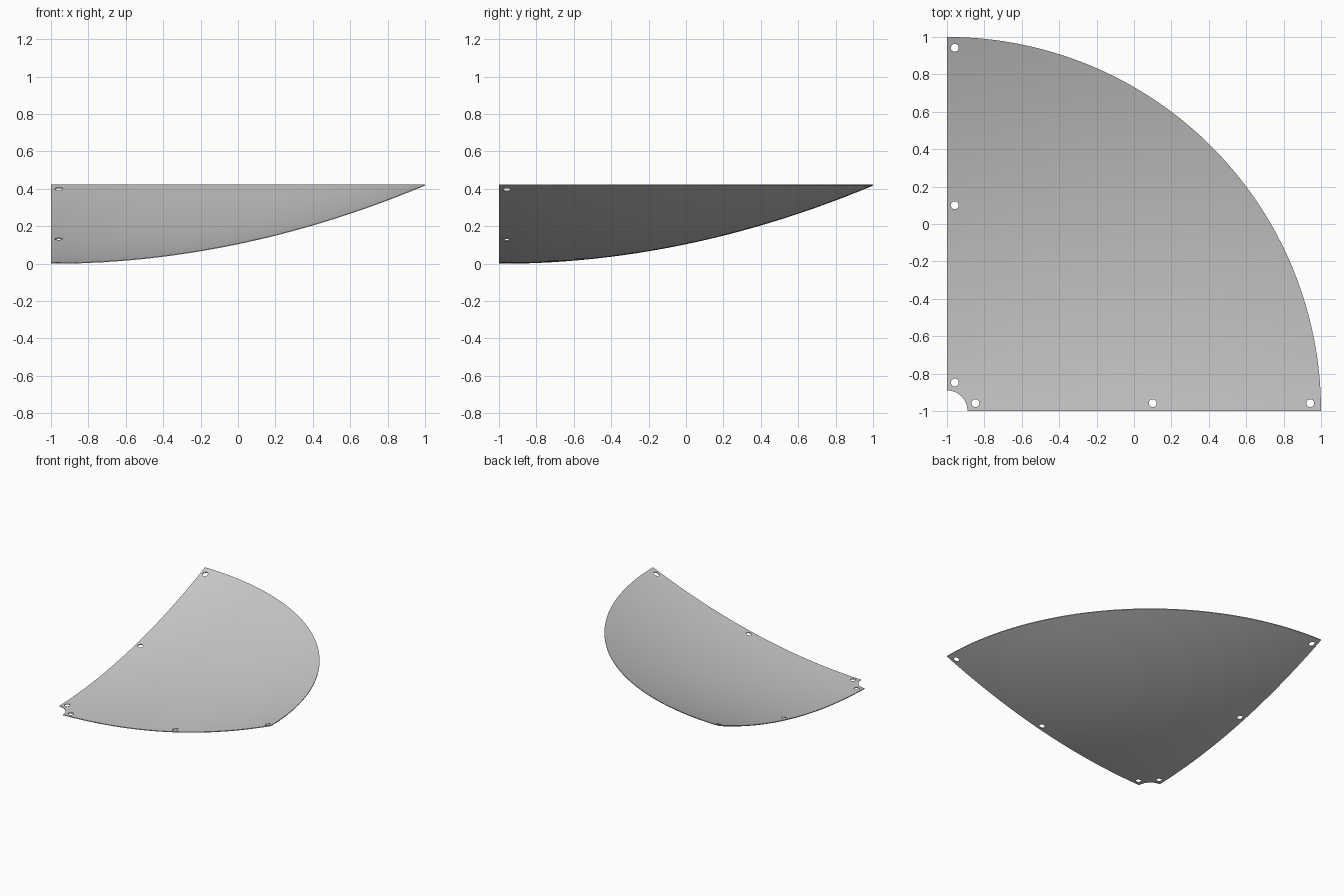
import bpy, bmesh, math

cube = bpy.data.objects.get("Cube")
if cube:
    bpy.data.objects.remove(cube, do_unlink=True)

INNER, OUTER = 0.11, 2.0      # radii about the dish axis
CURVE, THICK = 0.1045, 0.006  # parabola factor and sheet thickness
RINGS, SEGS = 24, 72
HOLE_R, INSET = 0.021, 0.042

grey = bpy.data.materials.new("Light grey")
grey.use_nodes = True
colour = (0.6, 0.6, 0.6, 1)
grey.diffuse_color = colour
grey.node_tree.nodes["Principled BSDF"].inputs["Base Color"].default_value = colour


def new_object(name, bm):
    mesh = bpy.data.meshes.new(name)
    bm.to_mesh(mesh)
    bm.free()
    obj = bpy.data.objects.new(name, mesh)
    bpy.context.collection.objects.link(obj)
    return obj


# Quarter of a parabolic dish: a polar grid, extruded upward into a thin sheet
bm = bmesh.new()
rows = []
for i in range(RINGS + 1):
    r = INNER + (OUTER - INNER) * i / RINGS
    angles = [math.pi / 2 * j / SEGS for j in range(SEGS + 1)]
    rows.append([bm.verts.new((r * math.cos(a) - 1, r * math.sin(a) - 1, CURVE * r * r))
                 for a in angles])
for low, high in zip(rows, rows[1:]):
    for j in range(SEGS):
        bm.faces.new((low[j], high[j], high[j + 1], low[j + 1]))
lowest = CURVE * INNER ** 2
bmesh.ops.translate(bm, verts=bm.verts, vec=(0, 0, -lowest))
top = bmesh.ops.extrude_face_region(bm, geom=bm.faces[:], use_keep_orig=True)
top_verts = [v for v in top["geom"] if isinstance(v, bmesh.types.BMVert)]
bmesh.ops.translate(bm, verts=top_verts, vec=(0, 0, THICK))
bmesh.ops.recalc_face_normals(bm, faces=bm.faces)
panel = new_object("dish_panel", bm)
panel.data.materials.append(grey)

# Bolt holes along both straight edges
bm = bmesh.new()
for along in (0.152, 1.1, 1.942):
    for x, y in ((along, INSET), (INSET, along)):
        made = bmesh.ops.create_cone(bm, cap_ends=True, segments=24, radius1=HOLE_R,
                                     radius2=HOLE_R, depth=2)
        bmesh.ops.translate(bm, verts=made["verts"], vec=(x - 1, y - 1, 0))
cutter = new_object("hole_cutter", bm)
cutter.hide_render = True

cut = panel.modifiers.new("Bolt holes", "BOOLEAN")
cut.operation = "DIFFERENCE"
cut.solver = "EXACT"
cut.object = cutter

bpy.ops.object.select_all(action="DESELECT")
panel.select_set(True)
bpy.context.view_layer.objects.active = panel
bpy.ops.object.modifier_apply(modifier=cut.name)
bpy.data.objects.remove(cutter, do_unlink=True)
bpy.ops.object.shade_smooth_by_angle(angle=math.radians(30))
